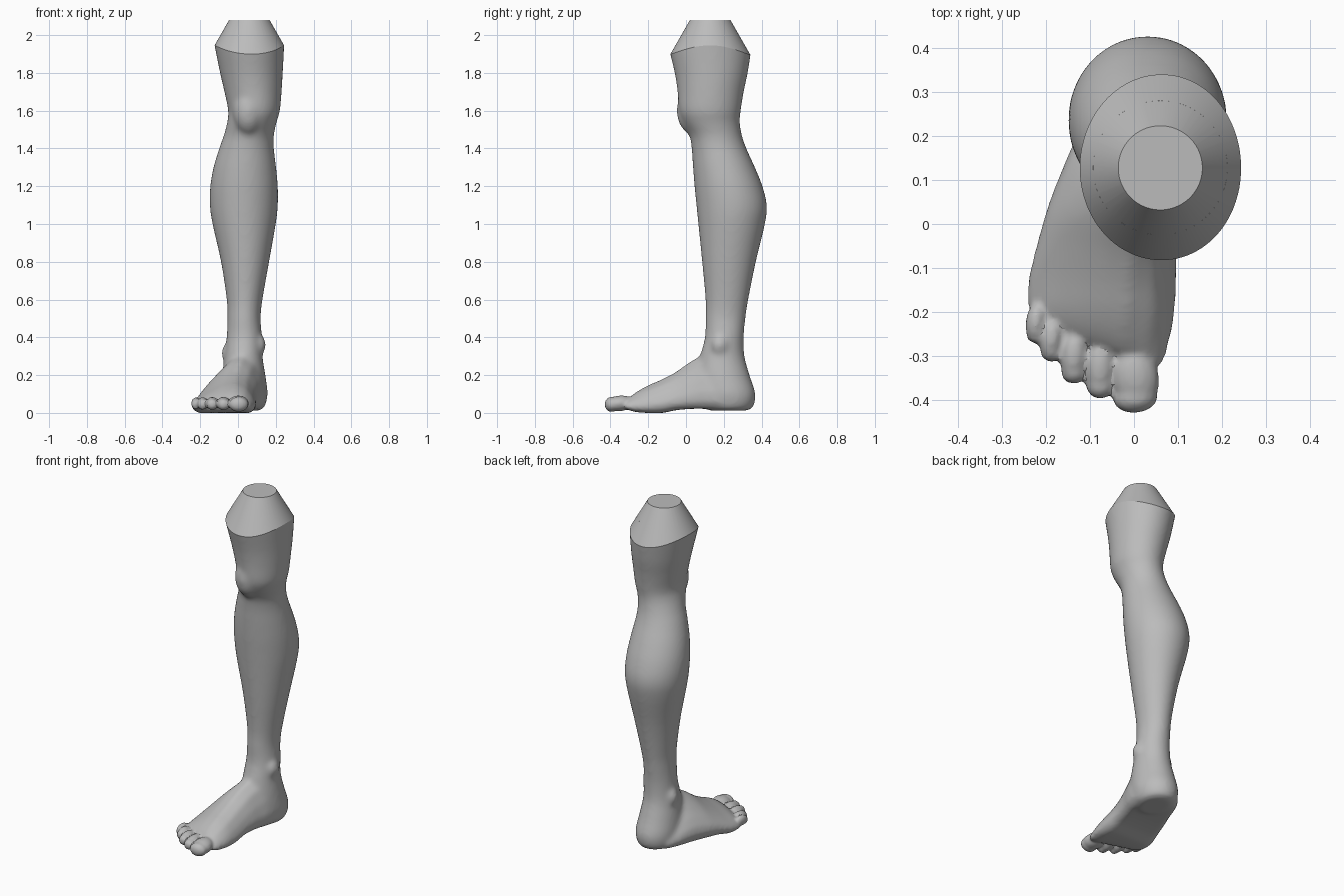
import bpy, bmesh, math
from mathutils import Matrix, Vector

default_cube = bpy.data.objects.get("Cube")
if default_cube:
    bpy.data.objects.remove(default_cube)

clay = bpy.data.materials.new("clay grey")
clay.use_nodes = True
clay.diffuse_color = (0.5, 0.5, 0.5, 1)
clay.node_tree.nodes["Principled BSDF"].inputs["Base Color"].default_value = clay.diffuse_color


def make_object(name, bm):
    bmesh.ops.recalc_face_normals(bm, faces=bm.faces)
    mesh = bpy.data.meshes.new(name)
    bm.to_mesh(mesh)
    bm.free()
    obj = bpy.data.objects.new(name, mesh)
    bpy.context.collection.objects.link(obj)
    return obj


def loft(bm, rings):
    """Skin a list of equal rings of points and cap both ends."""
    rows = [[bm.verts.new(p) for p in ring] for ring in rings]
    count = len(rows[0])
    for low, high in zip(rows, rows[1:]):
        for i in range(count):
            j = (i + 1) % count
            bm.faces.new((low[i], low[j], high[j], high[i]))
    bm.faces.new(rows[0][::-1])
    bm.faces.new(rows[-1])


def refine(rows, steps=4):
    """Catmull-Rom interpolation between rows of numbers."""
    result = []
    last = len(rows) - 1
    for k in range(last):
        span = [rows[min(max(k + o, 0), last)] for o in (-1, 0, 1, 2)]
        for s in range(steps):
            t = s / steps
            result.append([q + t / 2 * (r - p + t * (2*p - 5*q + 4*r - w + t * (3*(q - r) + w - p)))
                           for p, q, r, w in zip(*span)])
    return result + [list(rows[last])]


def ellipsoid(bm, centre, radii, turn=0, tilt=0):
    matrix = (Matrix.Translation(centre) @ Matrix.Rotation(math.radians(turn), 4, "Z")
              @ Matrix.Rotation(math.radians(tilt), 4, "X") @ Matrix.Diagonal((*radii, 1)))
    bmesh.ops.create_uvsphere(bm, u_segments=24, v_segments=16, radius=1, matrix=matrix)


def fuse(name, bm, voxel, passes):
    """Merge overlapping solids into one relaxed skin and return it as a bmesh."""
    obj = make_object(name, bm)
    remesh = obj.modifiers.new("fuse", "REMESH")
    remesh.mode = "VOXEL"
    remesh.voxel_size = voxel
    relax = obj.modifiers.new("relax", "SMOOTH")
    relax.factor = 0.5
    relax.iterations = passes
    graph = bpy.context.evaluated_depsgraph_get()
    evaluated = obj.evaluated_get(graph)
    result = bmesh.new()
    result.from_mesh(evaluated.to_mesh())
    evaluated.to_mesh_clear()
    bpy.data.objects.remove(obj)
    return result


body = bmesh.new()

# Heel, ankle, calf, knee and thigh: height, x range, y range
leg_sections = [
    (.012, -.04, .11, .13, .32), (.03, -.075, .14, .1, .355), (.1, -.09, .157, .07, .368),
    (.2, -.085, .145, .06, .337), (.3, -.07, .13, .075, .31), (.4, -.06, .127, .1, .306),
    (.5, -.056, .12, .103, .315), (.6, -.06, .13, .103, .33), (.8, -.09, .165, .085, .37),
    (1, -.135, .2, .065, .418), (1.1, -.149, .211, .055, .428), (1.2, -.147, .211, .045, .405),
    (1.3, -.13, .202, .037, .365), (1.4, -.1, .19, .03, .32), (1.47, -.075, .19, .018, .296),
    (1.54, -.057, .205, -.018, .285), (1.6, -.052, .222, -.037, .29), (1.7, -.072, .231, -.045, .306),
    (1.8, -.095, .237, -.06, .327), (1.95, -.125, .245, -.095, .35), (2.1, -.15, .255, -.12, .37)]
rings = []
for z, x0, x1, y0, y1 in refine(leg_sections):
    rings.append([((x0 + x1) / 2 + (x1 - x0) / 2 * math.cos(a),
                   (y0 + y1) / 2 + (y1 - y0) / 2 * math.sin(a), z)
                  for a in (math.tau * i / 48 for i in range(48))])
loft(body, rings)

# Foot: outer edge x y, inner edge x y, instep height, sole height
foot_sections = [
    (-.085, .29, .13, .29, .16, .02), (-.125, .22, .15, .23, .25, .02),
    (-.16, .14, .145, .13, .32, .022), (-.2, .04, .118, .04, .285, .022),
    (-.226, -.05, .1, -.05, .222, .015), (-.244, -.12, .097, -.13, .18, 0),
    (-.247, -.18, .094, -.21, .148, 0), (-.238, -.215, .08, -.28, .115, .005),
    (-.22, -.235, .065, -.335, .08, .02)]
outline = [(.1, 0), (.5, 0), (.9, 0), (.99, .12), (1, .3), (.95, .55), (.85, .83), (.68, 1),
           (.5, .93), (.3, .72), (.13, .5), (.03, .33), (0, .17)]
rings = []
for ox, oy, ix, iy, top, sole in refine(foot_sections):
    rings.append([(ox + (ix - ox) * u, oy + (iy - oy) * u, sole + (top - sole) * v)
                  for u, v in outline])
loft(body, rings)

# Kneecap and ankle bones
ellipsoid(body, (.055, .045, 1.6), (.085, .095, .13))
ellipsoid(body, (-.055, .215, .315), (.032, .04, .055))
ellipsoid(body, (.115, .18, .36), (.032, .045, .055))
skin = fuse("leg_base", body, .012, 10)

# Toes: centre x y, half width, half length, turn
toes = [(.003, -.352, .054, .078, 6), (-.077, -.328, .034, .07, -2), (-.137, -.302, .031, .062, -4),
        (-.188, -.262, .027, .052, -6), (-.224, -.225, .023, .047, -6)]
for x, y, width, length, turn in toes:
    ellipsoid(skin, (x, y, .05), (width, length, .025 + width * .3), turn, 6)
    tip = Vector((x, y - length * .55, .045))
    ellipsoid(skin, tip, (width * .95, length * .46, .018 + width * .4), turn)
skin = fuse("leg_with_toes", skin, .008, 3)

# Trim the thigh along a cone, so the cut edge dips at front and back
rim_x, rim_y, rim_radius = .06, .128, .153


def above_cone(v):
    return v.co.z - 2 + 1.75 * (math.hypot(v.co.x - rim_x, v.co.y - rim_y) - rim_radius)


cut = []
for edge in list(skin.edges):
    a, b = edge.verts
    ga, gb = above_cone(a), above_cone(b)
    if ga * gb < 0:
        cut.append(bmesh.utils.edge_split(edge, a, ga / (ga - gb))[1])
bmesh.ops.connect_verts(skin, verts=cut)
bmesh.ops.delete(skin, geom=[v for v in skin.verts if above_cone(v) > .0001], context="VERTS")

# Conical shoulder, flat rim and tapered socket: centre x, radius, height
border = [e for e in skin.edges if e.is_boundary]
for x, radius, z in [(rim_x, rim_radius, 2), (.08, .129, 2), (.07, .055, 1.78)]:
    grown = bmesh.ops.extrude_edge_only(skin, edges=border)["geom"]
    border = [g for g in grown if isinstance(g, bmesh.types.BMEdge) and g.is_boundary]
    for v in {v for e in border for v in e.verts}:
        angle = math.atan2(v.co.y - rim_y, v.co.x - rim_x)
        v.co = (x + radius * math.cos(angle), rim_y + radius * math.sin(angle), z)
bmesh.ops.holes_fill(skin, edges=border, sides=0)

leg = make_object("leg", skin)
leg.data.materials.clear()
leg.data.materials.append(clay)
bpy.ops.object.select_all(action="DESELECT")
leg.select_set(True)
bpy.context.view_layer.objects.active = leg
bpy.ops.object.shade_smooth_by_angle(angle=math.radians(25))
